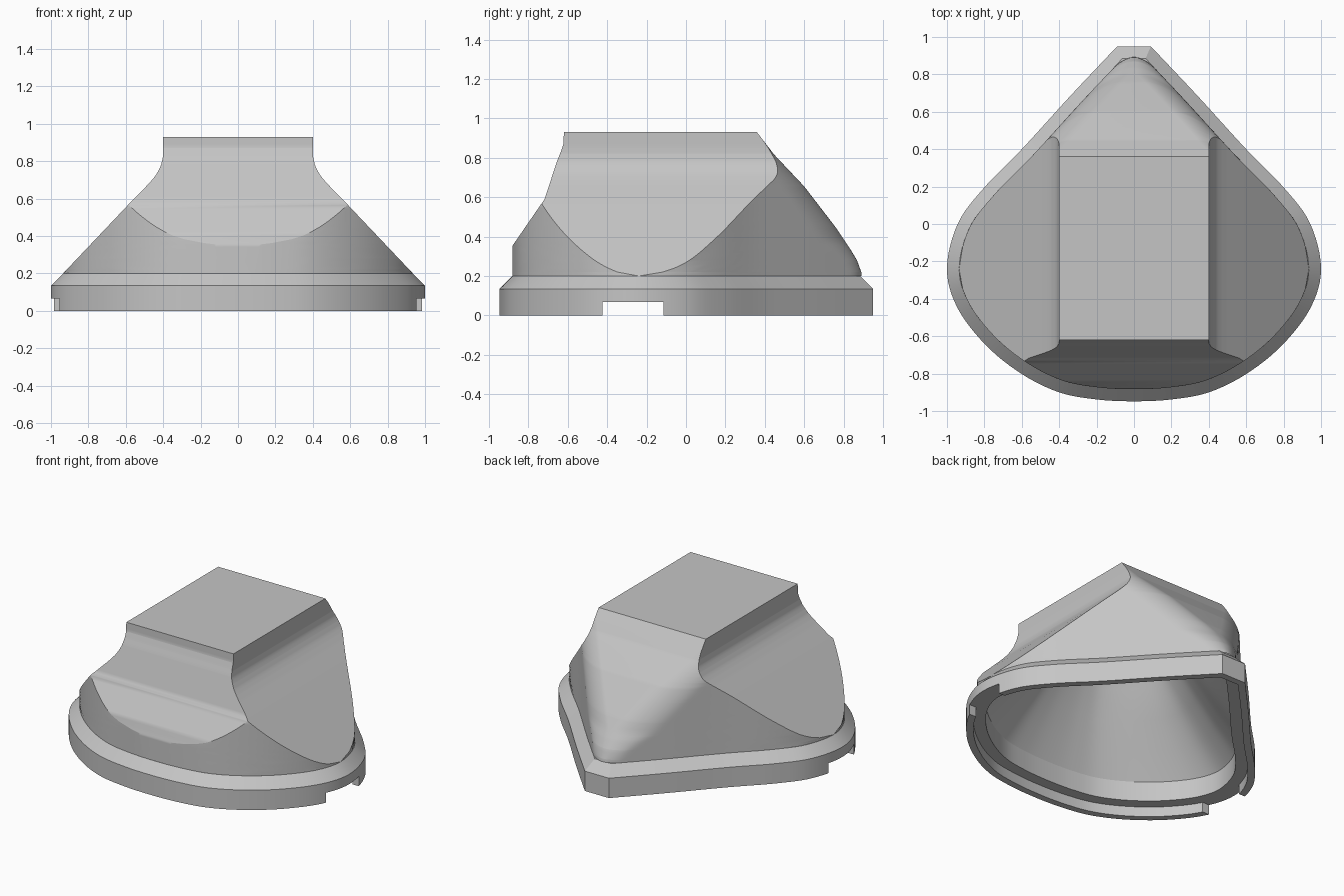
import bpy, bmesh, math
from mathutils import Vector

if "Cube" in bpy.data.objects:
    bpy.data.objects.remove(bpy.data.objects["Cube"], do_unlink=True)

grey = bpy.data.materials.new("plain_grey")
grey.use_nodes = True
grey.diffuse_color = (0.56, 0.56, 0.56, 1)
grey.node_tree.nodes["Principled BSDF"].inputs["Base Color"].default_value = (0.56, 0.56, 0.56, 1)

# Half outline of the teardrop base, front centre to rear tip
HALF = [(0, -.948), (.2, -.938), (.4, -.9), (.6, -.802), (.79, -.65), (.943, -.45), (1, -.24),
        (.943, 0), (.805, .19), (.595, .405), (.34, .685), (.09, .95)]
# Profiles as (height, position)
FRONT = [(.2, -.882), (.355, -.88), (.59, -.718), (.7, -.682), (.79, -.652), (.83, -.636),
         (.87, -.622), (.93, -.62)]
REAR = [(.2, .892), (.22, .89), (.28, .868), (.335, .835), (.447, .76), (.655, .6), (.817, .447), (.93, .36)]
SIDE = [(.2, .935), (.57, .584), (.66, .496), (.69, .468), (.72, .443), (.75, .425), (.78, .411),
        (.82, .402), (.85, .4), (.93, .4)]
# Cavity levels as (height, half width, front, rear)
CAVITY = [(.2, .88, -.828, .8), (.35, .73, -.75, .7), (.5, .585, -.665, .585), (.66, .445, -.57, .45),
          (.77, .385, -.49, .36), (.84, .33, -.42, .28)]
WIDEST = -.24


def lerp(table, k):
    """Piecewise linear lookup."""
    for (a, u), (b, v) in zip(table, table[1:]):
        if k <= b:
            return u + (v - u) * max(0, (k - a) / max(b - a, 1e-9))
    return table[-1][1]


def smooth_half(steps=6):
    """Catmull-Rom through the half outline."""
    p = [Vector(q) for q in HALF]
    p = [Vector((-p[1].x, p[1].y))] + p + [2 * p[-1] - p[-2]]
    out = []
    for a, b, c, d in zip(p, p[1:], p[2:], p[3:]):
        for i in range(steps):
            t = i / steps
            out.append(.5 * (2 * b + (c - a) * t + (2 * a - 5 * b + 4 * c - d) * t ** 2
                             + (3 * b - a - 3 * c + d) * t ** 3))
    return out + [p[-2]]


HALF_PTS = smooth_half()
LOOP = HALF_PTS + [Vector((-p.x, p.y)) for p in reversed(HALF_PTS[1:])]


def offset_loop(d):
    """Outline moved inward by d, with mitred corners."""
    out = []
    for i, p in enumerate(LOOP):
        e1 = (p - LOOP[i - 1]).normalized()
        e2 = (LOOP[(i + 1) % len(LOOP)] - p).normalized()
        n1, n2 = Vector((-e1.y, e1.x)), Vector((-e2.y, e2.x))
        out.append(p + (n1 + n2) * d / (1 + n1.dot(n2)))
    return out


WIDTH = [(p.y, max(0, p.x)) for p in offset_loop(.065)[:len(HALF_PTS)]]


def finish(name, bm):
    bmesh.ops.remove_doubles(bm, verts=bm.verts, dist=1e-4)
    bmesh.ops.recalc_face_normals(bm, faces=bm.faces)
    me = bpy.data.meshes.new(name)
    bm.to_mesh(me)
    bm.free()
    me.materials.append(grey)
    ob = bpy.data.objects.new(name, me)
    bpy.context.collection.objects.link(ob)
    return ob


def shade(ob, degrees):
    bpy.ops.object.select_all(action='DESELECT')
    ob.select_set(True)
    bpy.context.view_layer.objects.active = ob
    bpy.ops.object.shade_smooth_by_angle(angle=math.radians(degrees))


def skin(bm, rings, wrap=False):
    """Join rings of vertices with quads."""
    pairs = list(zip(rings, rings[1:])) + ([(rings[-1], rings[0])] if wrap else [])
    for a, b in pairs:
        for i in range(len(a)):
            bm.faces.new((a[i - 1], a[i], b[i], b[i - 1]))


def sweep(name, section):
    """Sweep an (inset, height) section around the outline."""
    bm = bmesh.new()
    skin(bm, [[bm.verts.new((p.x, p.y, z)) for p in offset_loop(d)] for d, z in section], True)
    return finish(name, bm)


def loft(name, rings):
    """Skin a stack of rings and close the top."""
    bm = bmesh.new()
    vs = [[bm.verts.new(p) for p in ring] for ring in rings]
    skin(bm, vs)
    bm.faces.new(vs[-1])
    return finish(name, bm)


def section_ring(z, n=26):
    """Hood cross-section: teardrop cut by the front, rear and side profiles."""
    y0, y1, cut = lerp(FRONT, z), lerp(REAR, z), lerp(SIDE, z)
    r = min(.125, .9 * lerp(WIDTH, y1))

    def width(y):
        w, d = lerp(WIDTH, y), y1 - y
        return w - r + math.sqrt(max(0, r * r - (r - d) ** 2)) if d < r else w

    def crossing(end):
        if width(end) >= cut:
            return end
        lo, hi = end, WIDEST
        for _ in range(30):
            mid = (lo + hi) / 2
            lo, hi = (mid, hi) if width(mid) < cut else (lo, mid)
        return hi

    ya, yb = crossing(y0), crossing(y1)
    ts = [i / n for i in range(n + 1)]
    ys = [y0 + (ya - y0) * t * t for t in ts]
    ys += [ya + (yb - ya) * t for t in ts[1:-1]]
    ys += [y1 - (y1 - yb) * (1 - t) ** 2 for t in ts]
    right = [(min(width(y), cut), y, z) for y in ys]
    return right + [(-x, y, z) for x, y, z in reversed(right)]


# Hood
levels = sorted({round(.2 + .73 * i / 36, 4) for i in range(37)}
                | {z for t in (FRONT, REAR, SIDE) for z, _ in t})
shade(loft("hood", [section_ring(z) for z in levels]), 38)

# Cavity: smooth dome of shrinking teardrops
rim = offset_loop(.12)
front = min(p.y for p in rim)
rear = max(p.y for p in rim)
half = max(p.x for p in rim)
dome = [[(p.x, p.y, .2) for p in rim]]
for z, w, y0, y1 in CAVITY[1:]:
    dome.append([(p.x * w / half, y0 + (p.y - front) * (y1 - y0) / (rear - front), z) for p in rim])
lining = loft("cavity_lining", dome)
lining.data.flip_normals()
shade(lining, 60)

# Base band with chamfered top and inner ledge
shade(sweep("base_band", [(0, .067), (0, .134), (.065, .2), (.12, .2), (.12, .067)]), 30)

# Thin lip below the band, notched on both sides
lip = sweep("base_lip", [(0, 0), (0, .067), (.045, .067), (.045, 0)])
bm = bmesh.new()
bmesh.ops.create_cube(bm, size=1)
notch = finish("notch_cutter", bm)
notch.scale = (2.4, .31, .4)
notch.location = (0, -.27, .1)
notch.hide_render = True
mod = lip.modifiers.new("notches", 'BOOLEAN')
mod.operation = 'DIFFERENCE'
mod.solver = 'EXACT'
mod.object = notch
bpy.context.view_layer.update()
bpy.context.view_layer.objects.active = lip
lip.select_set(True)
bpy.ops.object.modifier_apply(modifier=mod.name)
bpy.data.objects.remove(notch, do_unlink=True)
shade(lip, 30)
